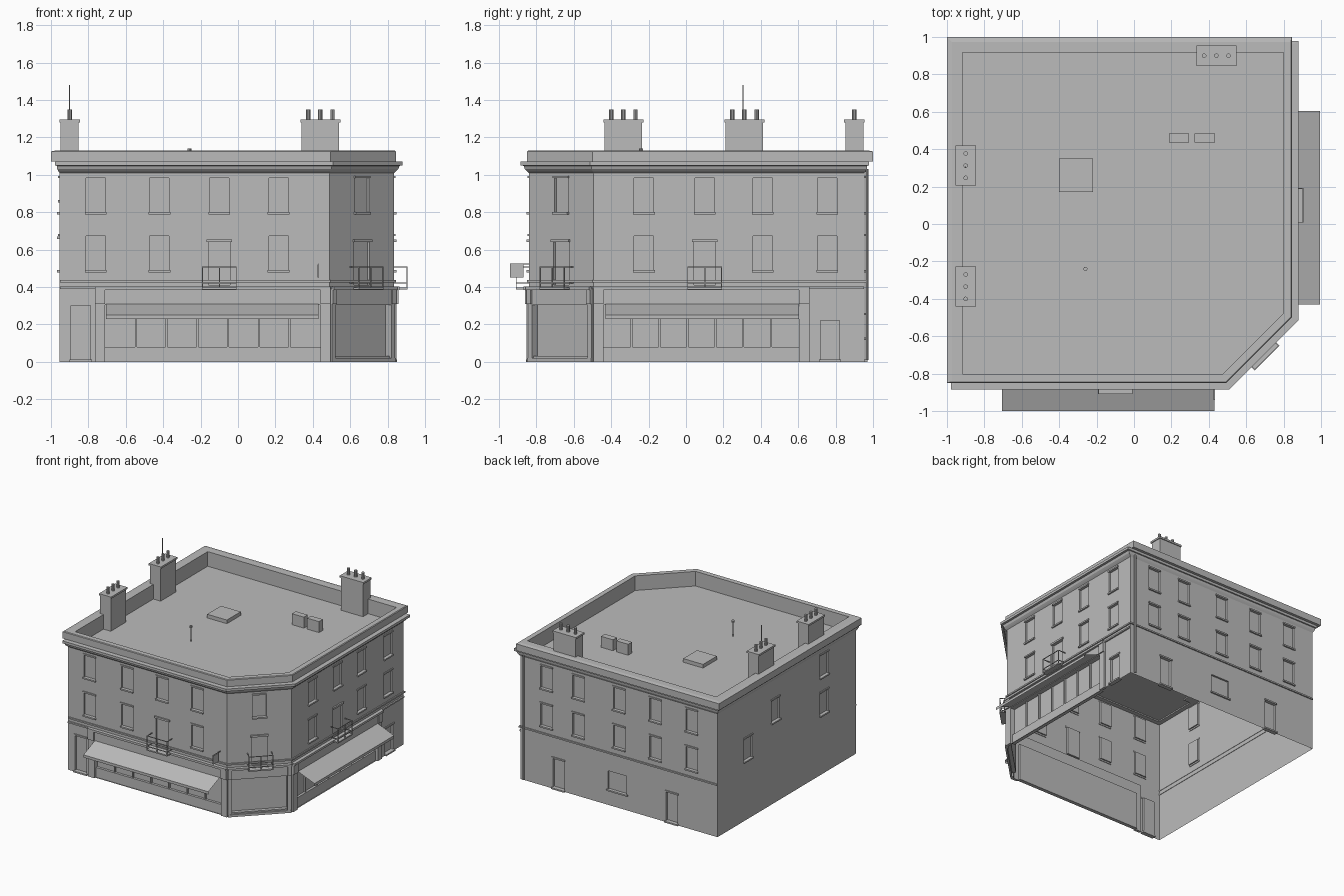
import bpy, bmesh, math
from mathutils import Vector

cube = bpy.data.objects.get("Cube")
if cube:
    bpy.data.objects.remove(cube, do_unlink=True)

stone = bpy.data.materials.new("grey_stone")
stone.use_nodes = True
GREY = (0.5, 0.5, 0.5, 1)
stone.diffuse_color = GREY
stone.node_tree.nodes["Principled BSDF"].inputs["Base Color"].default_value = GREY

# Each wall: a base point and its along-wall direction; outward is along x up
R = math.sqrt(0.5)
WALLS = {
    "front": (Vector((0, -0.84, 0)), Vector((1, 0, 0))),
    "right": (Vector((0.835, 0, 0)), Vector((0, 1, 0))),
    "corner": (Vector((0.6625, -0.6675, 0)), Vector((R, R, 0))),
    "back": (Vector((0, 0.955, 0)), Vector((-1, 0, 0))),
    "left": (Vector((-0.955, 0, 0)), Vector((0, -1, 0))),
}
UP = Vector((0, 0, 1))


def place(wall, u, d, z):
    base, along = WALLS[wall]
    return base + along * u + along.cross(UP) * d + UP * z


def finish(name, bm, fix=True):
    if fix:
        bmesh.ops.recalc_face_normals(bm, faces=bm.faces)
    mesh = bpy.data.meshes.new(name)
    bm.to_mesh(mesh)
    bm.free()
    mesh.materials.append(stone)
    obj = bpy.data.objects.new(name, mesh)
    bpy.context.collection.objects.link(obj)
    return obj


def quad(bm, pts):
    bm.faces.new([bm.verts.new(p) for p in pts])


def block(name, wall, u, d, z):
    """Box against a wall; u, d, z are (low, high) ranges."""
    bm = bmesh.new()
    bmesh.ops.create_cube(bm, size=1)
    for v in bm.verts:
        pick = [r[0] if c < 0 else r[1] for r, c in zip((u, d, z), v.co)]
        v.co = place(wall, *pick)
    return finish(name, bm)


def box(name, x, y, z):
    return block(name, "front", x, (-0.84 - y[1], -0.84 - y[0]), z)


def rod(name, x, y, z, radius):
    bpy.ops.mesh.primitive_cylinder_add(vertices=10, radius=radius, depth=z[1] - z[0],
                                        location=(x, y, (z[0] + z[1]) / 2))
    obj = bpy.context.object
    obj.name = name
    obj.data.materials.append(stone)
    bpy.ops.object.shade_smooth_by_angle()


def footprint(o, z, front=1, back=1, left=1):
    """Outline of the building pushed out by o, scaled per side."""
    a, b, l = o * front, o * back, o * left
    k = a * (math.sqrt(2) - 1)
    return [Vector(p) for p in ((-0.955 - l, -0.84 - a, z), (0.49 + k, -0.84 - a, z),
                                (0.835 + a, -0.495 - k, z), (0.835 + a, 0.955 + b, z),
                                (-0.955 - l, 0.955 + b, z))]


def band(name, profile, **sides):
    """Closed moulding profile swept around the footprint."""
    bm = bmesh.new()
    loops = [[bm.verts.new(p) for p in footprint(o, z, **sides)] for o, z in profile]
    for lo, hi in zip(loops, loops[1:] + loops[:1]):
        for i in range(5):
            j = (i + 1) % 5
            bm.faces.new((lo[i], lo[j], hi[j], hi[i]))
    return finish(name, bm)


def wall_sheet(wall, u_range, openings):
    """Wall sheet with recessed openings given as (u0, u1, z0, z1, depth)."""
    bm = bmesh.new()
    us = sorted(set(u_range) | {u for o in openings for u in o[:2]})
    zs = sorted({0, 1.03} | {z for o in openings for z in o[2:4]})
    for u0, u1 in zip(us, us[1:]):
        for z0, z1 in zip(zs, zs[1:]):
            um, zm = (u0 + u1) / 2, (z0 + z1) / 2
            if not any(o[0] < um < o[1] and o[2] < zm < o[3] for o in openings):
                quad(bm, [place(wall, u, 0, z) for u, z in ((u0, z0), (u1, z0), (u1, z1), (u0, z1))])
    for u0, u1, z0, z1, dep in openings:
        ring = [(u0, z0), (u1, z0), (u1, z1), (u0, z1)]
        quad(bm, [place(wall, u, -dep, z) for u, z in ring])
        for (ua, za), (ub, zb) in zip(ring, ring[1:] + ring[:1]):
            quad(bm, [place(wall, ua, 0, za), place(wall, ub, 0, zb),
                      place(wall, ub, -dep, zb), place(wall, ua, -dep, za)])
    bmesh.ops.remove_doubles(bm, verts=bm.verts, dist=0.0001)
    finish(wall + "_wall", bm, fix=False)


# Windows: centre along the wall and sill height
LOW, HIGH = 0.49, 0.8
both = lambda cols: [(c, z) for c in cols for z in (LOW, HIGH)]
windows = {
    "front": both((-0.76, -0.42, 0.217)) + [(-0.1, HIGH)],
    "right": both((-0.225, 0.41, 0.755)) + [(0.1, HIGH)],
    "corner": [(0, HIGH)],
    "back": both((-0.6, -0.31, 0.06, 0.39, 0.72)),
    "left": both((0.43,)) + [(-0.2, 0.67), (-0.56, LOW)],
}
balconies = {"front": -0.1, "right": 0.1, "corner": 0}
shops = {"front": (-0.71, 0.44, 0), "right": (-0.44, 0.605, 0), "corner": (-0.21, 0.21, 0.03)}
doors = {"front": [(-0.84, 0.3)], "right": [(0.77, 0.22)], "back": [(-0.49, 0.25), (0.54, 0.25)]}
spans = {"front": (-0.955, 0.49), "right": (-0.495, 0.955), "corner": (-0.244, 0.244),
         "back": (-0.835, 0.955), "left": (-0.955, 0.84)}

for wall, span in spans.items():
    holes = []
    for c, z in windows[wall]:
        holes.append((c - 0.052, c + 0.052, z, z + 0.182, 0.015))
        block("window_sill", wall, (c - 0.058, c + 0.058), (-0.005, 0.012), (z - 0.012, z))
        block("window_head", wall, (c - 0.058, c + 0.058), (-0.005, 0.008), (z + 0.182, z + 0.194))
    for c, top in doors.get(wall, []):
        holes.append((c - 0.052, c + 0.052, 0, top, 0.02))
        block("door_head", wall, (c - 0.06, c + 0.06), (-0.005, 0.008), (top, top + 0.012))
        block("door_step", wall, (c - 0.06, c + 0.06), (-0.02, 0.015), (0, 0.012))
    if wall == "back":
        holes.append((-0.04, 0.13, 0.13, 0.28, 0.015))
        block("window_sill", wall, (-0.05, 0.14), (-0.005, 0.012), (0.118, 0.13))
    if wall in balconies:
        c = balconies[wall]
        holes.append((c - 0.058, c + 0.058, 0.41, 0.64, 0.015))
        block("balcony_door_head", wall, (c - 0.068, c + 0.068), (-0.005, 0.012), (0.64, 0.655))
        # Balcony floor, posts and rails
        lo, hi, out = c - 0.093, c + 0.093, 0.07
        block("balcony_floor", wall, (lo, hi), (0, out), (0.388, 0.398))
        for u in (lo, c - 0.002, hi - 0.005):
            block("balcony_post", wall, (u, u + 0.005), (out - 0.005, out), (0.398, 0.51))
        for z in (0.42, 0.505):
            block("balcony_rail", wall, (lo, hi), (out - 0.005, out), (z, z + 0.005))
            for u in (lo, hi - 0.005):
                block("balcony_side_rail", wall, (u, u + 0.005), (0, out), (z, z + 0.005))
    if wall in shops:
        u0, u1, z0 = shops[wall]
        holes.append((u0, u1, z0, 0.305, 0.03))
        # Shopfront base, glazing bars, pilasters and fascia
        if wall != "corner":
            block("shop_base", wall, (u0, u1), (-0.03, -0.01), (0, 0.08))
            for i in range(1, 7):
                u = u0 + (u1 - u0) * i / 7
                block("shop_mullion", wall, (u - 0.005, u + 0.005), (-0.03, -0.015), (0.08, 0.305))
        else:
            block("shop_base", wall, (u0 - 0.03, u1 + 0.03), (0, 0.015), (0, 0.02))
        edge = 0.03 if wall == "corner" else 0.055
        for a, b in ((u0 - edge, u0), (u1, u1 + edge)):
            block("pilaster", wall, (a, b), (-0.01, 0.012), (0, 0.31))
            block("pilaster_bracket", wall, (a, b), (-0.01, 0.022), (0.31, 0.388))
        block("shop_fascia", wall, (u0, u1), (-0.01, 0.012), (0.305, 0.388))
        block("shop_cornice", wall, (u0 - edge, u1 + edge), (-0.01, 0.028), (0.385, 0.402))
    wall_sheet(wall, span, holes)

# Awnings: thin cloth sheet with a hanging edge
for wall, u0, u1 in (("front", -0.705, 0.43), ("right", -0.43, 0.605)):
    bm = bmesh.new()
    path = ((0.012, 0.31), (0.16, 0.25), (0.16, 0.228))
    rows = [[bm.verts.new(place(wall, u, d, z)) for u in (u0, u1)] for d, z in path]
    for a, b in zip(rows, rows[1:]):
        bm.faces.new((b[0], b[1], a[1], a[0]))
    finish(wall + "_awning", bm, fix=False)

# Mouldings, parapet and roof
band("lower_string", [(0, 0.39), (0.012, 0.39), (0.012, 0.402), (0, 0.402)], left=-0.3, back=-0.3)
band("upper_string", [(0, 0.425), (0.01, 0.425), (0.01, 0.437), (0, 0.437)], left=-0.3)
band("cornice", [(0, 1.01), (0.012, 1.02), (0.022, 1.03), (0.028, 1.048), (0.045, 1.05),
                 (0.045, 1.07), (0, 1.072)], back=0.5, left=0.5)
band("parapet", [(0, 1.0), (0, 1.13), (-0.037, 1.13), (-0.037, 1.0)])
band("coping", [(0, 1.07), (0.045, 1.07), (0.045, 1.125), (0.018, 1.13), (0, 1.13)], front=0.2)
bm = bmesh.new()
quad(bm, footprint(-0.02, 1.01))
finish("roof", bm, fix=False)

# Chimneys with caps and pots
for x, y, wx, wy in ((-0.9, 0.312, 0.048, 0.1), (-0.9, -0.335, 0.048, 0.1), (0.44, 0.9, 0.1, 0.048)):
    box("chimney", (x - wx, x + wx), (y - wy, y + wy), (1.0, 1.28))
    wx, wy = wx + 0.007, wy + 0.007
    box("chimney_cap", (x - wx, x + wx), (y - wy, y + wy), (1.28, 1.295))
    for s in (-0.065, 0, 0.065):
        px, py = (x + s, y) if wx > wy else (x, y + s)
        rod("chimney_pot", px, py, (1.29, 1.348), 0.012)
rod("aerial", -0.9, 0.305, (1.29, 1.48), 0.003)

# Roof fittings
box("skylight", (-0.4, -0.22), (0.17, 0.35), (1.0, 1.04))
for x in (0.24, 0.378):
    box("roof_unit", (x - 0.054, x + 0.054), (0.435, 0.485), (1.0, 1.1))
rod("vent_pipe", -0.26, -0.24, (1.0, 1.13), 0.005)
rod("vent_cap", -0.26, -0.24, (1.125, 1.14), 0.011)

# Drainpipe and hanging sign
rod("drainpipe", 0.8, 0.968, (0.01, 1.03), 0.008)
block("sign_board", "front", (0.425, 0.433), (0.03, 0.1), (0.45, 0.52))
block("sign_bracket", "front", (0.427, 0.431), (0, 0.1), (0.52, 0.526))
